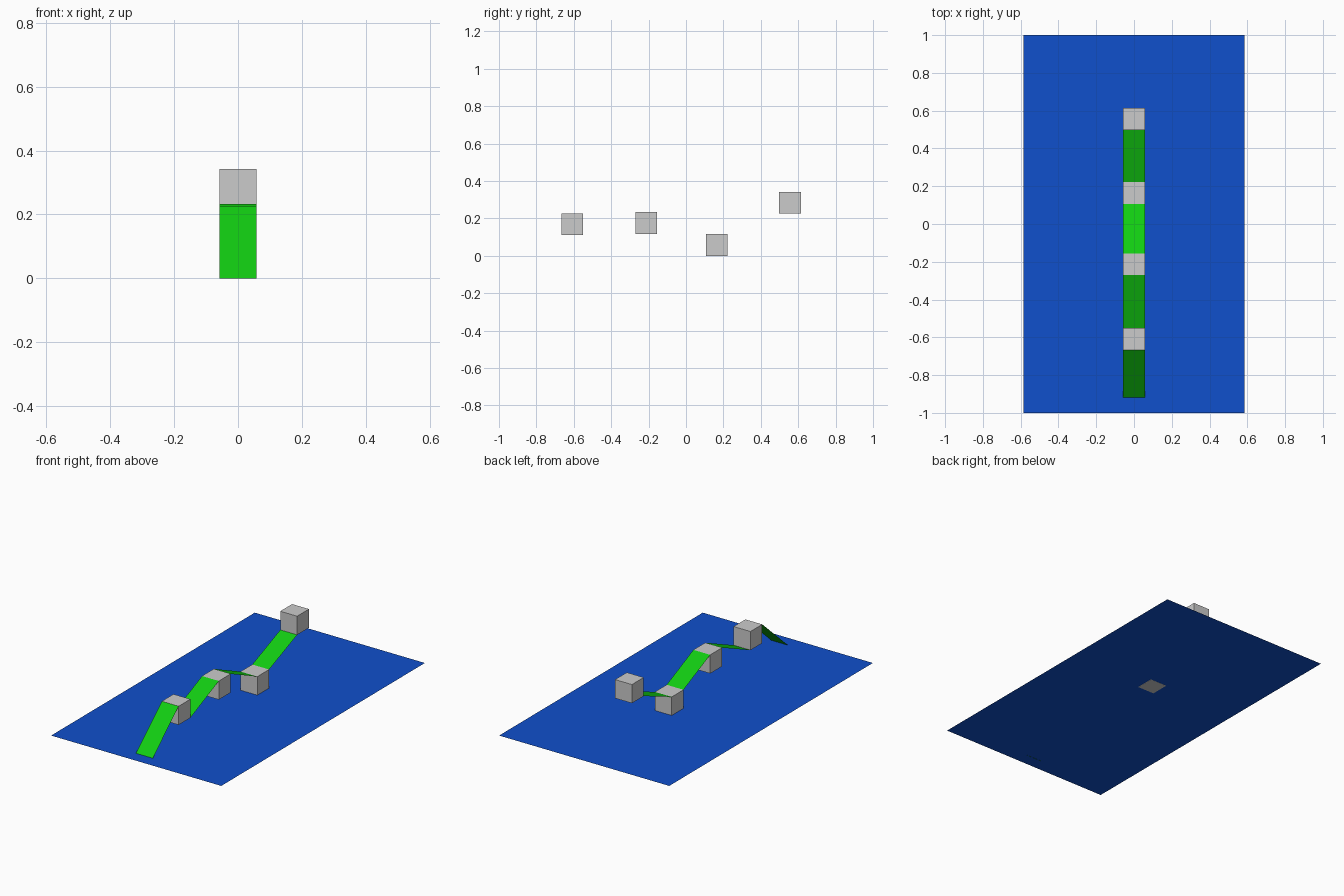
import bpy

if "Cube" in bpy.data.objects:
    bpy.data.objects.remove(bpy.data.objects["Cube"])

CUBE = 0.116      # block edge length
HALF = CUBE / 2


def material(name, color):
    mat = bpy.data.materials.new(name)
    mat.diffuse_color = (*color, 1)
    mat.use_nodes = True
    mat.node_tree.nodes["Principled BSDF"].inputs["Base Color"].default_value = mat.diffuse_color
    return mat


def sheet(name, half_width, start, end, mat):
    """Flat rectangle spanning two (y, z) edges, facing up."""
    (y0, z0), (y1, z1) = start, end
    w = half_width
    mesh = bpy.data.meshes.new(name)
    mesh.from_pydata([(-w, y0, z0), (w, y0, z0), (w, y1, z1), (-w, y1, z1)],
                     [], [(0, 1, 2, 3)])
    mesh.materials.append(mat)
    obj = bpy.data.objects.new(name, mesh)
    bpy.context.collection.objects.link(obj)
    return obj


blue = material("blue", (0.005, 0.08, 0.604))
green = material("green", (0.006, 0.61, 0.006))

# Floor, a hair above the underside of the lowest block
sheet("floor", 0.585, (-1, 0.0005), (1, 0.0005), blue)

# Platform blocks: (centre y, bottom z)
blocks = [(-0.608, 0.111), (-0.213, 0.117), (0.165, 0.0), (0.556, 0.226)]
for i, (y, z) in enumerate(blocks, 1):
    bpy.ops.mesh.primitive_cube_add(size=CUBE, location=(0, y, z + HALF))
    bpy.context.object.name = f"platform_block_{i}"


def edge(i, side, top):
    """(y, z) of a block edge: side -1 front, +1 back."""
    y, z = blocks[i]
    return (y + side * HALF, z + CUBE * top)


# Ramps joining the floor and the blocks
ramps = [
    ((-0.92, 0.0), edge(0, -1, 1)),
    (edge(0, 1, 0), edge(1, -1, 1)),
    (edge(1, 1, 1), edge(2, -1, 1)),
    (edge(2, 1, 1), edge(3, -1, 0)),
]
for i, (start, end) in enumerate(ramps, 1):
    sheet(f"ramp_{i}", HALF, start, end, green)
